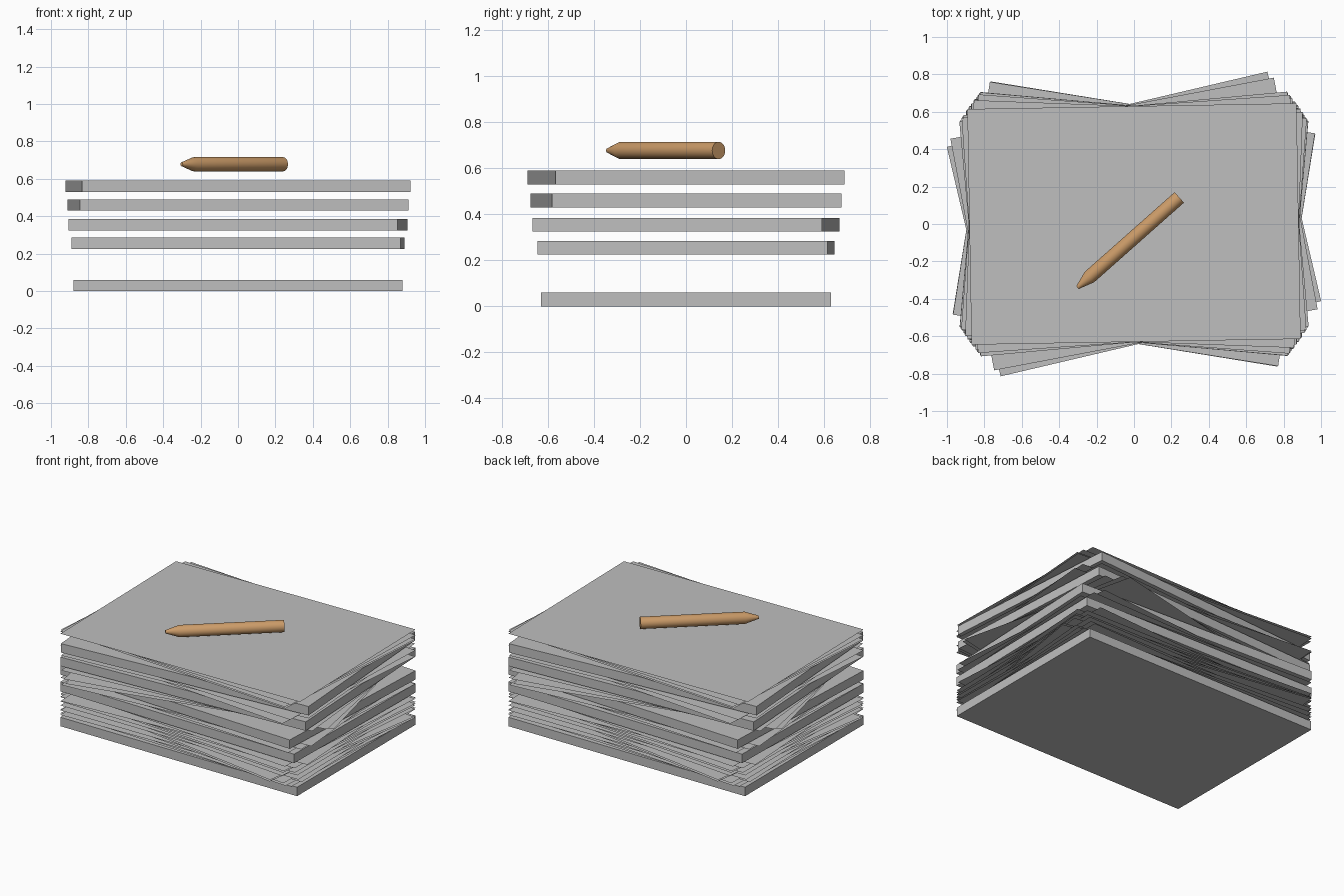
import bpy, math, random
from mathutils import Matrix, Vector

if "Cube" in bpy.data.objects:
    bpy.data.objects.remove(bpy.data.objects["Cube"])

random.seed(7)
HALF_X, HALF_Y, THICK = 0.88, 0.63, 0.06


def material(name, rgb):
    m = bpy.data.materials.new(name)
    m.diffuse_color = (*rgb, 1.0)
    m.use_nodes = True
    m.node_tree.nodes["Principled BSDF"].inputs["Base Color"].default_value = m.diffuse_color
    return m


paper = material("paper_grey", (0.52, 0.52, 0.52))
wood = material("pencil_wood", (0.60, 0.33, 0.14))


def add_object(name, verts, faces, mat):
    mesh = bpy.data.meshes.new(name)
    mesh.from_pydata(verts, [], faces)
    mesh.materials.append(mat)
    obj = bpy.data.objects.new(name, mesh)
    bpy.context.collection.objects.link(obj)
    return obj


def corners(angle, z):
    rot = Matrix.Rotation(math.radians(angle), 3, 'Z')
    return [rot @ Vector((sx * HALF_X, sy * HALF_Y, 0)) + Vector((0, 0, z))
            for sx, sy in ((-1, -1), (1, -1), (1, 1), (-1, 1))]


def add_pad(name, z, angle):
    add_object(name, corners(angle, z) + corners(angle, z + THICK),
               [(3, 2, 1, 0), (4, 5, 6, 7)] +
               [(i, (i + 1) % 4, (i + 1) % 4 + 4, i + 4) for i in range(4)], paper)


def add_sheet(z, angle):
    add_object("paper_sheet", corners(angle, z), [(0, 1, 2, 3)], paper)


# Thick paper pads, each turned a little
pads = [(0.0, 0), (0.225, -1), (0.325, -2.5), (0.43, 3), (0.53, 4)]
for z, angle in pads:
    add_pad("paper_pad", z, angle)

# Loose single sheets filling the gaps between the pads
special = {0.12: -9.2, 0.13: -9.0, 0.40: 13.2, 0.41: 10.7, 0.63: 1.0}
tops = [z + THICK for z, a in pads]
bottoms = [z for z, a in pads[1:]] + [0.64]
for low, high in zip(tops, bottoms):
    n = round((high - low) / 0.01)
    for i in range(1, n):
        z = round(low + 0.01 * i, 2) if high - low < 0.1 else round(low + 0.01 * i, 3)
        z = min(z, high - 0.004)
        add_sheet(z, special.get(z, random.uniform(-5.5, 5.5)))

# Pencil lying on top: straight barrel with a blunt tapered tip
tip, end = Vector((-0.302, -0.34, 0.678)), Vector((0.242, 0.142, 0.678))
length = (end - tip).length
rings = [(0.0, 0.010), (0.085, 0.0375), (length, 0.0375)]
N = 32
verts = [(d, r * math.cos(2 * math.pi * i / N), r * math.sin(2 * math.pi * i / N))
         for d, r in rings for i in range(N)]
faces = [(k * N + i, k * N + (i + 1) % N, (k + 1) * N + (i + 1) % N, (k + 1) * N + i)
         for k in range(2) for i in range(N)]
faces = [f[::-1] for f in faces]
faces += [tuple(range(N))[::-1], tuple(range(2 * N, 3 * N))]
pencil = add_object("pencil", verts, faces, wood)
pencil.location = tip
pencil.rotation_euler.z = math.atan2(end.y - tip.y, end.x - tip.x)
pencil.data.validate()

# Consistent outward normals and smooth barrel
import bmesh
bm = bmesh.new()
bm.from_mesh(pencil.data)
bmesh.ops.recalc_face_normals(bm, faces=bm.faces)
bm.to_mesh(pencil.data)
bm.free()
bpy.context.view_layer.objects.active = pencil
pencil.select_set(True)
bpy.ops.object.shade_smooth_by_angle(angle=math.radians(20))
